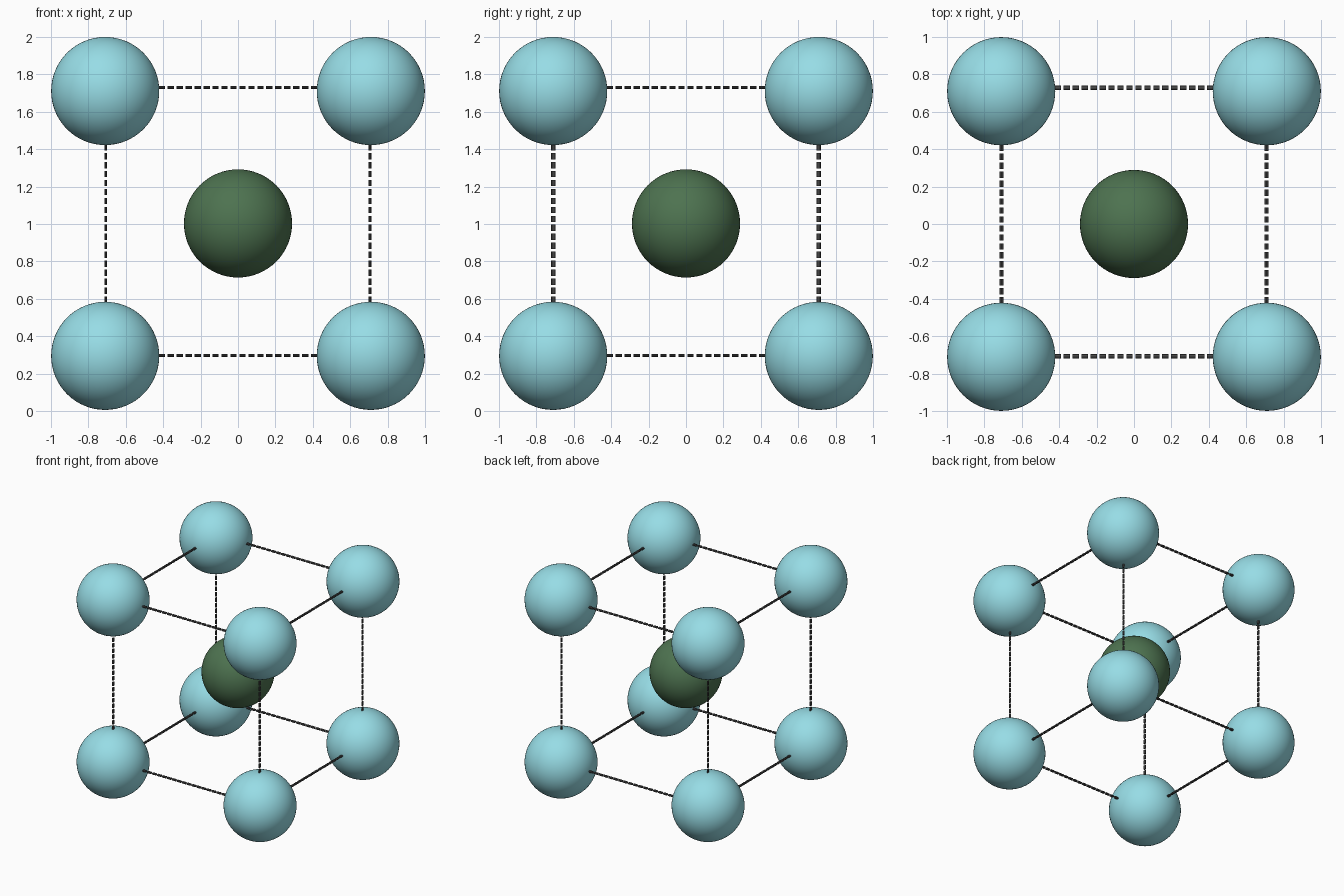
import bpy
from mathutils import Vector, Matrix

if "Cube" in bpy.data.objects:
    bpy.data.objects.remove(bpy.data.objects["Cube"])

R = 0.289          # ball radius
A = 0.71           # half spacing of the cell corners
MID = 1.003        # height of the cell centre


def material(name, rgb):
    m = bpy.data.materials.new(name)
    m.diffuse_color = (*rgb, 1)
    m.use_nodes = True
    m.node_tree.nodes["Principled BSDF"].inputs["Base Color"].default_value = m.diffuse_color
    return m


blue = material("light_blue", (0.31, 0.72, 0.79))
green = material("dark_green", (0.075, 0.17, 0.08))
grey = material("dark_grey", (0.06, 0.06, 0.06))


def ball(name, pos, mat):
    bpy.ops.mesh.primitive_uv_sphere_add(segments=64, ring_count=32, radius=R, location=pos)
    ob = bpy.context.object
    ob.name = name
    ob.data.materials.append(mat)
    bpy.ops.object.shade_smooth()


def dashed_edge(name, centre, axis, widths, count=18, pitch=0.048, dash=0.034):
    """Row of short flattened rods along one axis (0, 1 or 2), joined by an array."""
    start = Vector(centre)
    start[axis] -= pitch * (count - 1) / 2
    bpy.ops.mesh.primitive_cylinder_add(vertices=8, radius=0.5, depth=1, location=start)
    ob = bpy.context.object
    ob.name = name
    turn = (Matrix.Rotation(1.5707963, 4, 'Y'), Matrix.Rotation(1.5707963, 4, 'X'),
            Matrix.Identity(4))[axis]
    size = list(widths)
    size[axis] = dash
    ob.data.transform(Matrix.Diagonal((*size, 1)) @ turn)
    ob.data.materials.append(grey)
    arr = ob.modifiers.new("dashes", 'ARRAY')
    arr.count = count
    arr.use_relative_offset = False
    arr.use_constant_offset = True
    step = Vector((0, 0, 0))
    step[axis] = pitch
    arr.constant_offset_displace = step


# Corner balls and the central ball
for x in (-A, A):
    for y in (-A, A):
        for z in (MID - A + 0.002, MID + A - 0.002):
            ball("corner_ball", (x, y, z), blue)
ball("centre_ball", (0, 0, MID), green)

# Dashed cell edges; the upper and back rows sit slightly outward
low, high = 0.297, 1.73
for z in (low, high):
    for y in (-0.707, 0.728):
        dashed_edge("edge_across", (0, y, z), 0, (0, 0.024, 0.018))
    for x in (-0.709, 0.709):
        dashed_edge("edge_depth", (x, 0, z), 1, (0.022, 0, 0.018))
for x in (-0.708, 0.706):
    for y in (-0.709, 0.709):
        dashed_edge("edge_upright", (x, y, MID), 2, (0.014, 0.024, 0))
